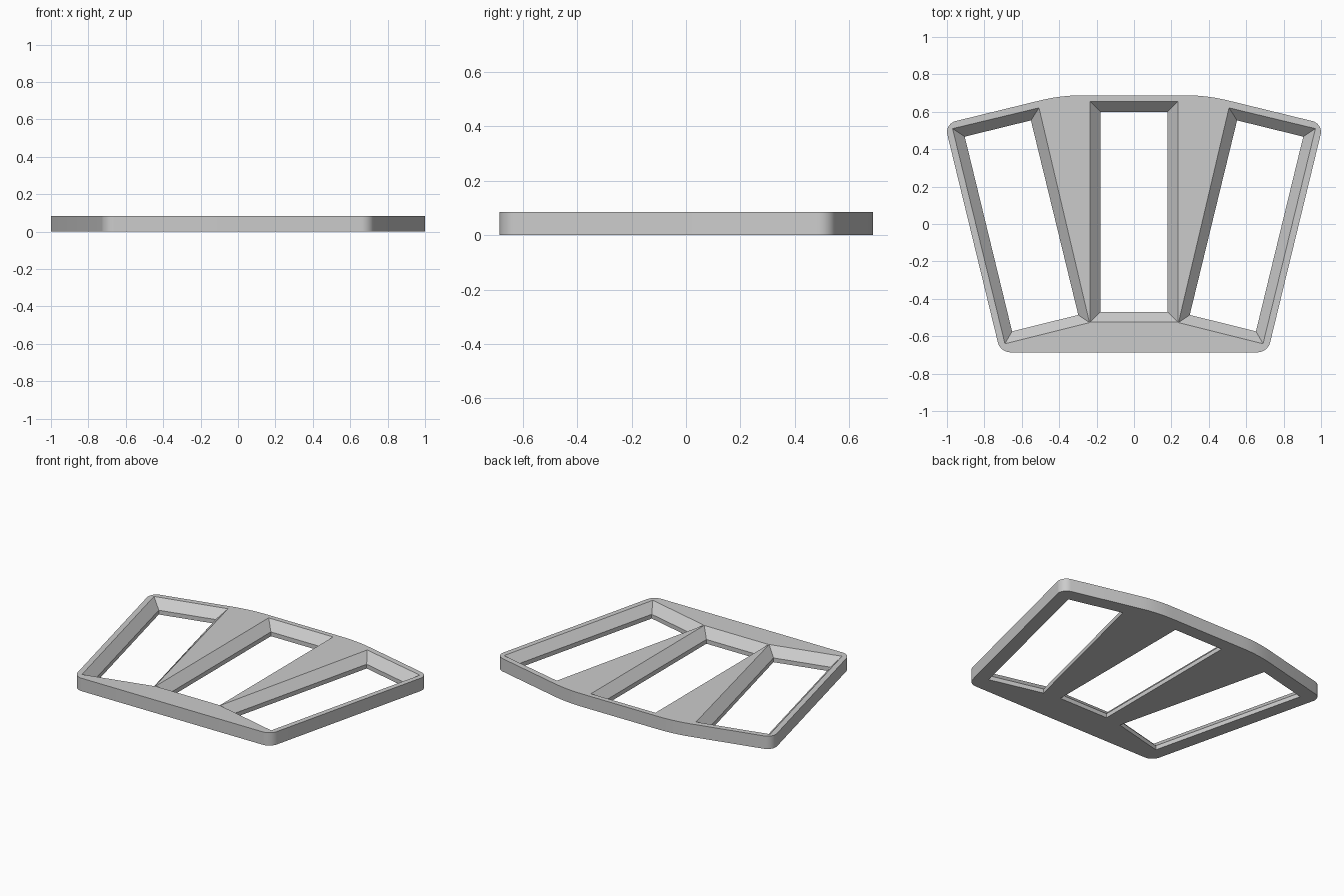
import bpy
import bmesh
from math import tan
from mathutils import Vector

HEIGHT, LIP = 0.085, 0.028

cube = bpy.data.objects.get("Cube")
if cube:
    bpy.data.objects.remove(cube, do_unlink=True)

grey = bpy.data.materials.new("plain grey")
grey.use_nodes = True
grey.diffuse_color = (0.6, 0.6, 0.6, 1)
grey.node_tree.nodes["Principled BSDF"].inputs["Base Color"].default_value = grey.diffuse_color


def mirror(points):
    return [(-x, y) for x, y in reversed(points)]


def round_corner(before, corner, after, radius, steps=8):
    """Points of a fillet arc between the two sides meeting at a corner."""
    p = Vector(corner)
    u = (Vector(before) - p).normalized()
    v = (Vector(after) - p).normalized()
    half = u.angle(v) / 2
    start = p + u * (radius / tan(half))
    end = p + v * (radius / tan(half))
    centre = p + (u + v).normalized() * (((start - p).length ** 2 + radius ** 2) ** 0.5)
    arc = []
    for i in range(steps + 1):
        d = (start - centre).lerp(end - centre, i / steps)
        arc.append(tuple(centre + d.normalized() * radius))
    return arc


def loft(name, layers):
    """Closed solid through matching (outline, z) layers."""
    bm = bmesh.new()
    rings = [[bm.verts.new((x, y, z)) for x, y in pts] for pts, z in layers]
    for low, high in zip(rings, rings[1:]):
        for i in range(len(low)):
            j = (i + 1) % len(low)
            bm.faces.new((low[i], low[j], high[j], high[i]))
    bm.faces.new(rings[0][::-1])
    bm.faces.new(rings[-1])
    bmesh.ops.recalc_face_normals(bm, faces=bm.faces)
    mesh = bpy.data.meshes.new(name)
    bm.to_mesh(mesh)
    bm.free()
    mesh.materials.append(grey)
    obj = bpy.data.objects.new(name, mesh)
    bpy.context.collection.objects.link(obj)
    return obj


# Outer plate: fan-shaped outline with rounded corners
front, back, crown = (0.715, -0.686), (1.012, 0.536), (0.39, 0.688)
right_half = (round_corner((0, -0.686), front, back, 0.07)
              + round_corner(front, back, crown, 0.06)
              + round_corner(back, crown, (0, 0.688), 0.94))
outline = right_half + mirror(right_half)
frame = loft("window_frame", [(outline, 0), (outline, HEIGHT)])

# Openings: sloped pocket at the top, straight lip at the bottom
mid_rim = [(-0.235, -0.525), (0.235, -0.525), (0.235, 0.655), (-0.235, 0.655)]
mid_hole = [(-0.18, -0.47), (0.18, -0.47), (0.18, 0.6), (-0.18, 0.6)]
side_rim = [(0.238, -0.527), (0.69, -0.64), (0.97, 0.51), (0.508, 0.621)]
side_hole = [(0.298, -0.486), (0.652, -0.574), (0.905, 0.467), (0.551, 0.554)]
openings = [("middle", mid_rim, mid_hole),
            ("left", side_rim, side_hole),
            ("right", mirror(side_rim), mirror(side_hole))]

bpy.context.view_layer.objects.active = frame
for name, rim, hole in openings:
    cutter = loft(name + "_opening_cutter",
                  [(hole, -0.05), (hole, LIP), (rim, HEIGHT), (rim, 0.15)])
    cutter.hide_render = True
    cut = frame.modifiers.new(name + "_opening", "BOOLEAN")
    cut.operation, cut.solver, cut.object = "DIFFERENCE", "EXACT", cutter
    bpy.ops.object.modifier_apply(modifier=cut.name)
    bpy.data.objects.remove(cutter, do_unlink=True)

# Smooth rounded corners, crisp edges elsewhere
bpy.ops.object.select_all(action="DESELECT")
frame.select_set(True)
bpy.ops.object.shade_smooth_by_angle(angle=0.52)
